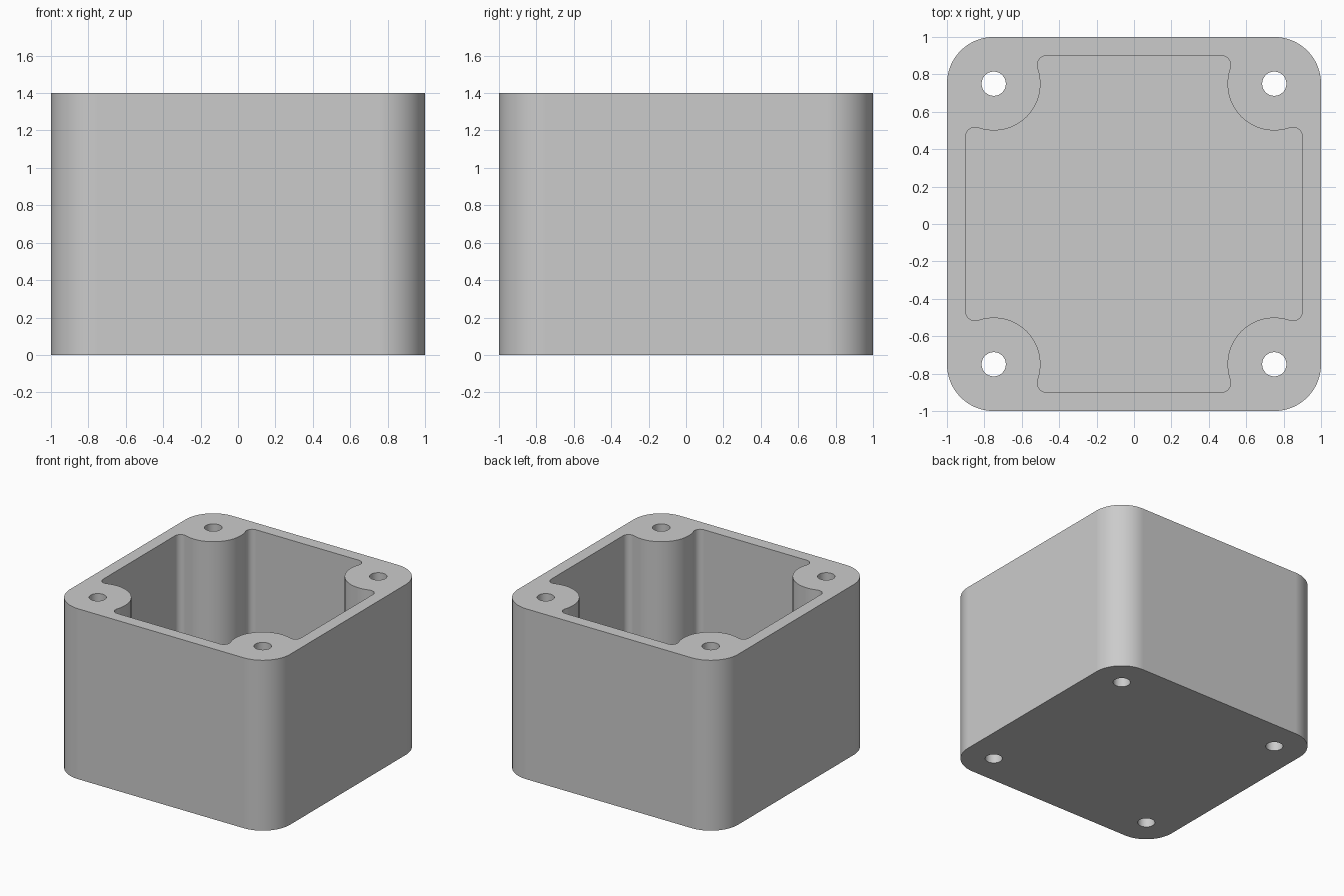
import bpy, bmesh
from math import acos, cos, sin, pi, sqrt

if "Cube" in bpy.data.objects:
    bpy.data.objects.remove(bpy.data.objects["Cube"], do_unlink=True)

HALF, HEIGHT, WALL, FLOOR = 1.0, 1.4, 0.1, 0.1
BOSS, BOSS_R, FILLET, HOLE_R = 0.75, 0.25, 0.05, 0.065

grey = bpy.data.materials.new("light grey")
grey.use_nodes = True
colour = (0.6, 0.6, 0.6, 1)
grey.diffuse_color = colour
grey.node_tree.nodes["Principled BSDF"].inputs["Base Color"].default_value = colour


def arc(cx, cy, r, start, end, steps):
    return [(cx + r * cos(start + (end - start) * i / steps),
             cy + r * sin(start + (end - start) * i / steps)) for i in range(steps + 1)]


def four_turns(points):
    """Repeat a corner path around the centre, dropping coincident points."""
    loop = []
    for _ in range(4):
        loop += points
        points = [(-y, x) for x, y in points]
    return [p for i, p in enumerate(loop)
            if (p[0] - loop[i - 1][0]) ** 2 + (p[1] - loop[i - 1][1]) ** 2 > 1e-9]


def prism(name, outline, z0, z1):
    bm = bmesh.new()
    face = bm.faces.new([bm.verts.new((x, y, z0)) for x, y in outline])
    top = bmesh.ops.extrude_face_region(bm, geom=[face], use_keep_orig=True)["geom"]
    bmesh.ops.translate(bm, vec=(0, 0, z1 - z0),
                        verts=[v for v in top if isinstance(v, bmesh.types.BMVert)])
    bmesh.ops.recalc_face_normals(bm, faces=bm.faces)
    mesh = bpy.data.meshes.new(name)
    bm.to_mesh(mesh)
    bm.free()
    mesh.materials.append(grey)
    obj = bpy.data.objects.new(name, mesh)
    bpy.context.collection.objects.link(obj)
    return obj


# Outer body with rounded vertical corners
box = prism("enclosure_box", four_turns(arc(BOSS, BOSS, HALF - BOSS, 0, pi / 2, 24)), 0, HEIGHT)

# Cavity outline: wall fillet, screw boss, wall fillet at each corner
fx = HALF - WALL - FILLET
dx = fx - BOSS
fy = BOSS - sqrt((BOSS_R + FILLET) ** 2 - dx ** 2)
a = acos(-dx / (BOSS_R + FILLET))
corner = (arc(fx, fy, FILLET, 0, a, 12)
          + arc(BOSS, BOSS, BOSS_R, a - pi, -a - pi / 2, 32)
          + arc(fy, fx, FILLET, pi / 2 - a, pi / 2, 12))
cutters = [prism("cavity_cutter", four_turns(corner), FLOOR, HEIGHT + 0.2)]

# Screw holes through the full height
for sx in (-1, 1):
    for sy in (-1, 1):
        circle = arc(sx * BOSS, sy * BOSS, HOLE_R, 0, 2 * pi, 32)[:-1]
        cutters.append(prism("hole_cutter", circle, -0.2, HEIGHT + 0.2))

# Cut, then discard the cutters
bpy.ops.object.select_all(action="DESELECT")
box.select_set(True)
bpy.context.view_layer.objects.active = box
for cutter in cutters:
    cutter.hide_render = True
    cut = box.modifiers.new("cut", "BOOLEAN")
    cut.operation, cut.solver, cut.object = "DIFFERENCE", "EXACT", cutter
    bpy.ops.object.modifier_apply(modifier=cut.name)
    bpy.data.objects.remove(cutter, do_unlink=True)

# Smooth curved walls, crisp rims, flat large faces
bpy.ops.object.shade_smooth_by_angle(angle=pi / 6)
weighted = box.modifiers.new("flat walls", "WEIGHTED_NORMAL")
weighted.keep_sharp = True
